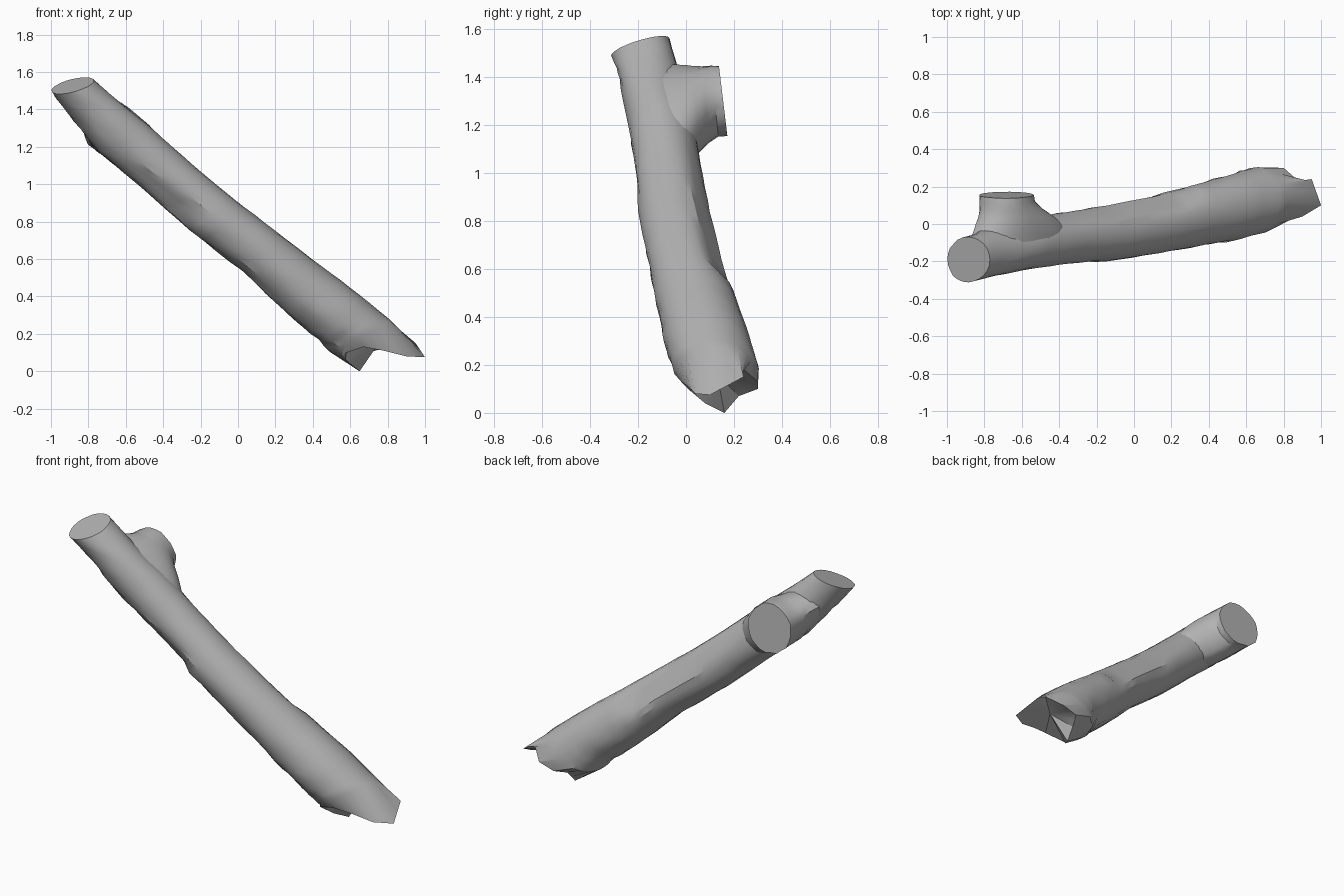
import bpy, bmesh, math, random
from mathutils import Vector

if "Cube" in bpy.data.objects:
    bpy.data.objects.remove(bpy.data.objects["Cube"])

random.seed(4)
SEG = 24          # sides of every ring
SUB = 4           # rings between two trunk stations

bark = bpy.data.materials.new("grey wood")
bark.diffuse_color = (0.45, 0.45, 0.45, 1)
bark.use_nodes = True
bark.node_tree.nodes["Principled BSDF"].inputs["Base Color"].default_value = bark.diffuse_color


def loft(name, rings, caps, angle):
    """Skin rings of equal size; caps = (start centre, end centre), None leaves an end open."""
    bm = bmesh.new()
    rows = [[bm.verts.new(p) for p in r] for r in rings]
    for a, b in zip(rows, rows[1:]):
        for i in range(SEG):
            j = (i + 1) % SEG
            bm.faces.new((a[i], a[j], b[j], b[i]))
    for row, c in zip((rows[0], rows[-1]), caps):
        if c == "flat":
            bm.faces.new(row)
        elif c is not None:
            mid = bm.verts.new(c)
            for i in range(SEG):
                bm.faces.new((row[i], row[(i + 1) % SEG], mid))
    bmesh.ops.recalc_face_normals(bm, faces=bm.faces)
    me = bpy.data.meshes.new(name)
    bm.to_mesh(me)
    bm.free()
    ob = bpy.data.objects.new(name, me)
    bpy.context.collection.objects.link(ob)
    me.materials.append(bark)
    bpy.ops.object.select_all(action='DESELECT')
    ob.select_set(True)
    bpy.context.view_layer.objects.active = ob
    bpy.ops.object.shade_smooth_by_angle(angle=math.radians(angle))
    return ob


# Trunk stations: upper x, z / lower x, z / front y, back y
STATIONS = [
    (-.77, 1.555, -1.0, 1.50, -.31, -.07),
    (-.62, 1.43, -.88, 1.34, -.275, -.02),
    (-.45, 1.29, -.74, 1.17, -.245, .03),
    (-.25, 1.11, -.50, .97, -.215, .06),
    (-.02, .92, -.26, .755, -.195, .10),
    (.20, .75, .03, .53, -.16, .15),
    (.45, .56, .27, .30, -.115, .22),
    (.65, .41, .43, .17, -.085, .27),
    (.82, .27, .50, .10, -.05, .305),
]
# Chipped flats: first and last station, direction (0 = up, 90 = back), depth at start and end
CHIPS = [(2.6, 5.6, 58, .97, .80), (2.3, 3.9, 232, .98, .78)]


def trunk_ring(t):
    k = min(int(t), len(STATIONS) - 2)
    ux, uz, lx, lz, f, b = [p + (q - p) * (t - k) for p, q in zip(STATIONS[k], STATIONS[k + 1])]
    ring = []
    for i in range(SEG):
        a = 2 * math.pi * i / SEG
        bump = 1 + random.uniform(-.02, .02) * (0.5 if math.cos(a) > 0 else 1.6)
        c, s = math.cos(a) * bump, math.sin(a) * bump
        for t0, t1, deg, d0, d1 in CHIPS:
            if t0 <= t <= t1:
                dc, ds = math.cos(math.radians(deg)), math.sin(math.radians(deg))
                over = c * dc + s * ds - (d0 + (d1 - d0) * (t - t0) / (t1 - t0))
                if over > 0:
                    c, s = c - over * dc, s - over * ds
        tilt = .035 * s * max(0, 1 - t)          # the sawn top leans forward
        ring.append(Vector(((ux + lx) / 2 + c * (ux - lx) / 2,
                            (f + b) / 2 + s * (b - f) / 2,
                            (uz + lz) / 2 + c * (uz - lz) / 2 + tilt)))
    return ring


# Broken lower end, running from the upper tip round the back
JAGS = [(1.0, .10, .075), (.95, .24, .15), (.88, .23, .19), (.80, .30, .13),
        (.70, .30, .10), (.66, .22, .07), (.65, .16, 0), (.60, .08, .04),
        (.55, .02, .09), (.67, -.02, .13), (.78, .01, .11), (.90, .04, .08)]
broken = []
for i, p in enumerate(JAGS):
    p, q = Vector(p), Vector(JAGS[(i + 1) % len(JAGS)])
    broken += [p, (p + q) / 2]

rings = [trunk_ring(i / SUB) for i in range((len(STATIONS) - 1) * SUB + 1)]
loft("trunk", rings + [broken], ("flat", (.76, .13, .16)), 28)

# Branch stub: y, centre x, centre z, radius along the trunk, radius across it
STUB = [(-.12, -.60, 1.235, .34, .13), (-.05, -.60, 1.235, .31, .143), (.0, -.615, 1.25, .27, .146),
        (.04, -.635, 1.265, .225, .146), (.08, -.66, 1.285, .18, .144),
        (.12, -.68, 1.30, .152, .144), (.155, -.683, 1.30, .147, .145)]
along, across = Vector((.78, 0, -.62)), Vector((.62, 0, .78))
stub_rings = []
wobble = [random.uniform(.97, 1.03) for _ in range(SEG)]
for n, (y, x, z, ra, rb) in enumerate(STUB):
    ring = []
    for i in range(SEG):
        a = 2 * math.pi * i / SEG
        p = Vector((x, y, z)) + (along * ra * math.cos(a) + across * rb * math.sin(a)) * wobble[i]
        p.y -= .12 * (p.z - 1.3) * n / (len(STUB) - 1)   # slanted saw cut
        ring.append(p)
    stub_rings.append(ring)
loft("branch_stub", stub_rings, (None, "flat"), 35)
